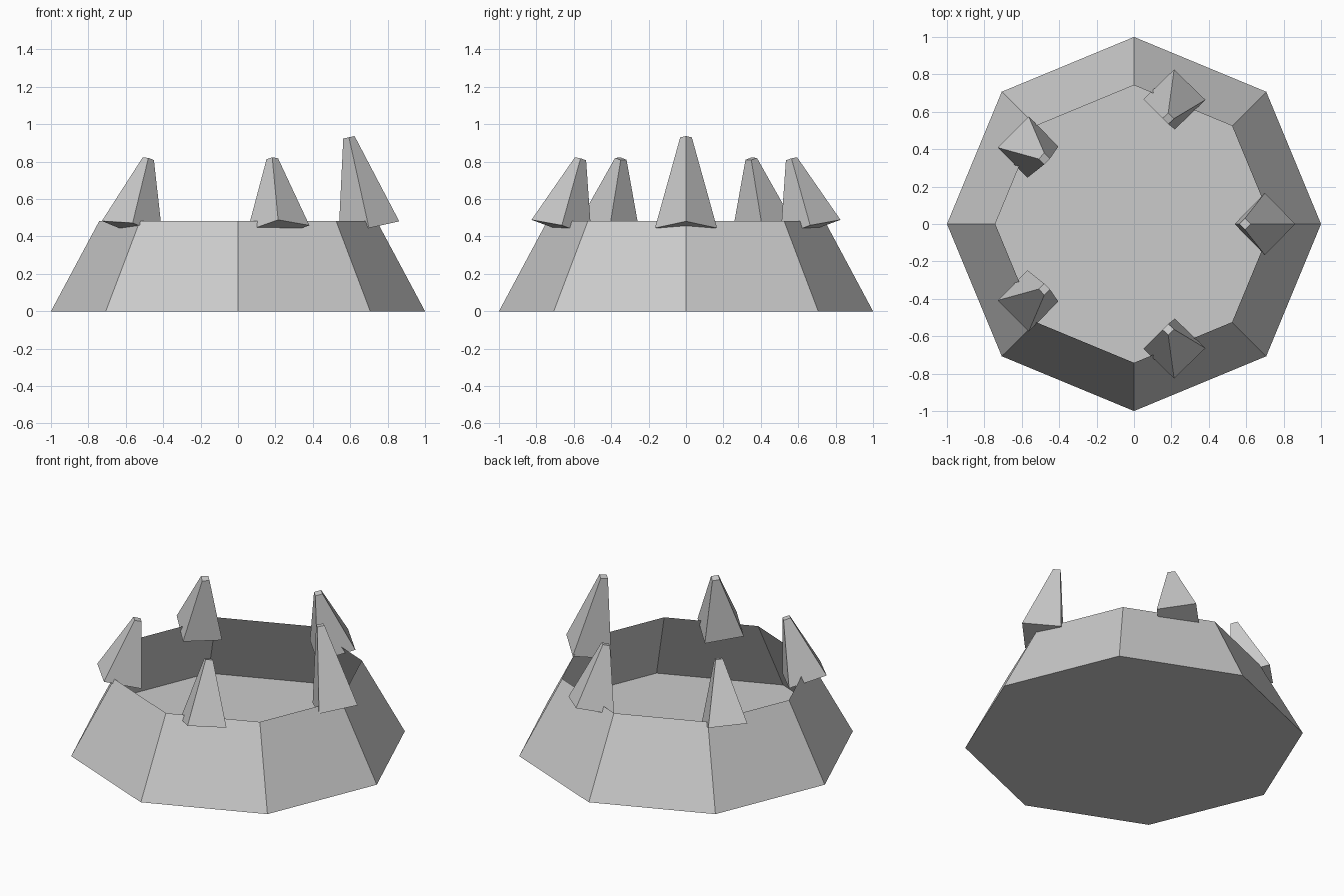
import bpy, bmesh, math
from mathutils import Matrix, Vector

if "Cube" in bpy.data.objects:
    bpy.data.objects.remove(bpy.data.objects["Cube"])


def cone(name, sides, r1, r2, depth, matrix, open_top=False):
    """Faceted truncated cone whose base centre sits at the matrix origin."""
    bm = bmesh.new()
    bmesh.ops.create_cone(bm, cap_ends=True, segments=sides,
                          radius1=r1, radius2=r2, depth=depth)
    bmesh.ops.translate(bm, verts=bm.verts, vec=(0, 0, depth / 2))
    if open_top:
        top = [f for f in bm.faces if f.normal.z > 0.99]
        bmesh.ops.delete(bm, geom=top, context='FACES_ONLY')
    bm.transform(matrix)
    mesh = bpy.data.meshes.new(name)
    bm.to_mesh(mesh)
    bm.free()
    obj = bpy.data.objects.new(name, mesh)
    bpy.context.collection.objects.link(obj)
    return obj


# Open octagonal bowl with a thin single wall and a floor
cone("crown_base", 8, 1.0, 0.742, 0.482, Matrix.Identity(4), open_top=True)

# Five spikes on the rim leaning inward; the first is taller
for i in range(5):
    a = math.radians(72 * i)
    out = Vector((math.cos(a), math.sin(a), 0))
    foot = out * 0.70 + Vector((0, 0, 0.445))
    tip = out * 0.593 + Vector((0, 0, 0.93 if i == 0 else 0.815))
    axis = tip - foot
    lean = Vector((0, 0, 1)).rotation_difference(axis).to_matrix().to_4x4()
    cone(f"spike_{i + 1}", 4, 0.166, 0.031, axis.length,
         Matrix.Translation(foot) @ lean)
